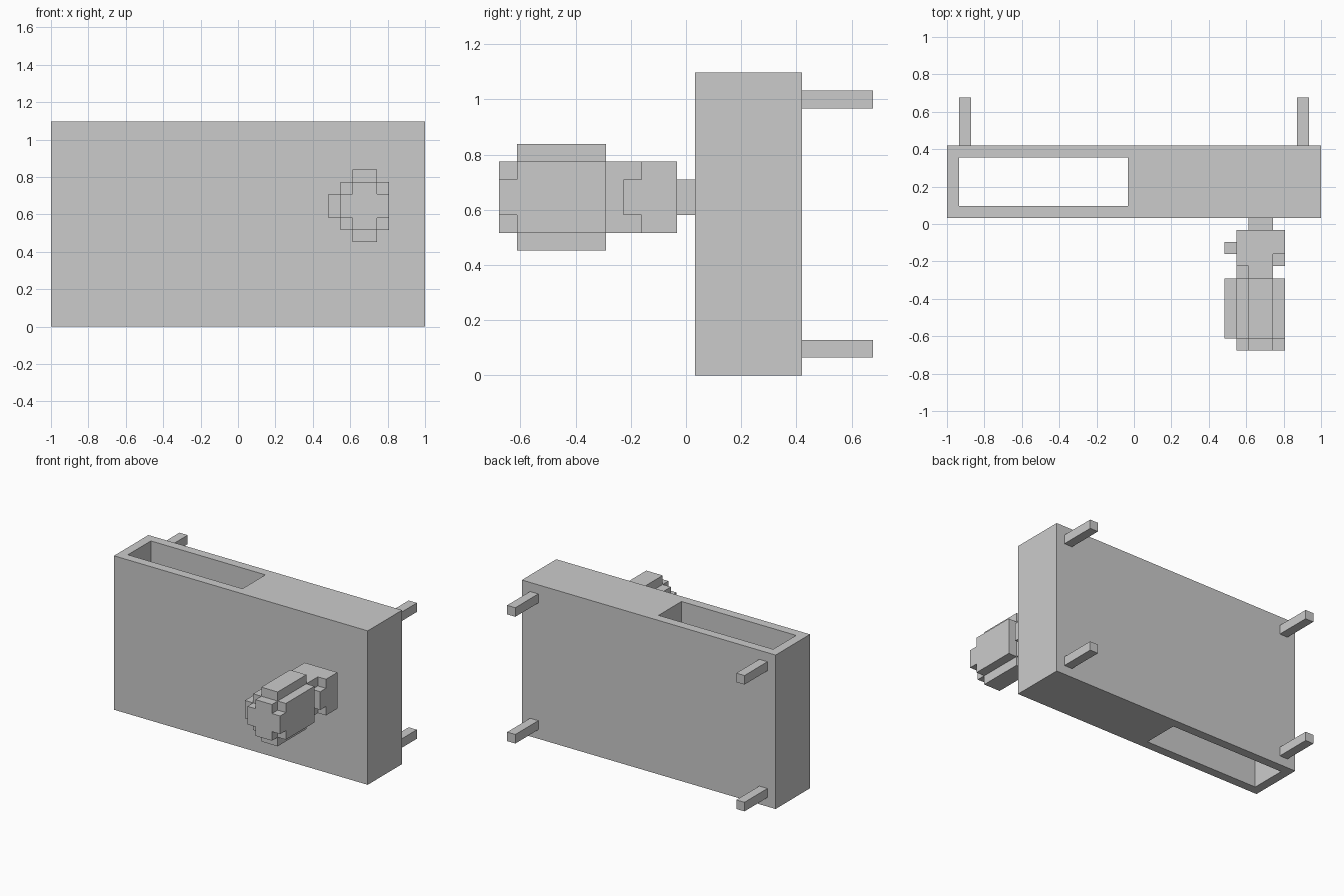
import bpy, bmesh
from itertools import product
from mathutils import Vector

if "Cube" in bpy.data.objects:
    bpy.data.objects.remove(bpy.data.objects["Cube"])

U = 2 / 31  # one block; x and y are centred, z starts at the floor


def new_object(name, bm):
    bmesh.ops.recalc_face_normals(bm, faces=bm.faces)
    mesh = bpy.data.meshes.new(name)
    bm.to_mesh(mesh)
    bm.free()
    obj = bpy.data.objects.new(name, mesh)
    bpy.context.collection.objects.link(obj)
    return obj


def box(name, x, y, z):
    """Box from (min, max) ranges in block units."""
    bm = bmesh.new()
    bmesh.ops.create_cube(bm, size=1)
    for v in bm.verts:
        v.co = Vector([(r[0] + (c + 0.5) * (r[1] - r[0])) * U
                       for c, r in zip(v.co, (x, y, z))])
    return new_object(name, bm)


def block_part(name, boxes):
    """Outer skin of a union of block-aligned boxes."""
    cells = set()
    for x, y, z in boxes:
        spans = [range(round(b - a)) for a, b in (x, y, z)]
        cells |= {(x[0] + i, y[0] + j, z[0] + k) for i, j, k in product(*spans)}
    bm = bmesh.new()
    for cell in cells:
        for axis, side in product(range(3), (0, 1)):
            near = list(cell)
            near[axis] += 2 * side - 1
            if tuple(near) in cells:
                continue
            b, c = (axis + 1) % 3, (axis + 2) % 3
            corners = []
            for s, t in ((0, 0), (1, 0), (1, 1), (0, 1)):
                p = list(cell)
                p[axis] += side
                p[b] += s
                p[c] += t
                corners.append(bm.verts.new(Vector(p) * U))
            bm.faces.new(corners if side else corners[::-1])
    bmesh.ops.remove_doubles(bm, verts=bm.verts, dist=U * 0.01)
    return new_object(name, bm)


# Main slab with an open shaft running through its left half
body = box("body", (-15.5, 15.5), (0.5, 6.5), (0, 17))
cutter = box("shaft_cutter", (-14.5, -0.5), (1.5, 5.5), (-1, 18))
cutter.hide_render = True
mod = body.modifiers.new("shaft", 'BOOLEAN')
mod.operation = 'DIFFERENCE'
mod.solver = 'EXACT'
mod.object = cutter
bpy.context.view_layer.objects.active = body
bpy.ops.object.modifier_apply(modifier="shaft")
bpy.data.objects.remove(cutter)

# Four mounting pegs on the back
for sx, x in (("left", -14.5), ("right", 13.5)):
    for sz, z in (("lower", 1), ("upper", 15)):
        box(f"{sz}_{sx}_peg", (x, x + 1), (6.5, 10.5), (z, z + 1))

# Stepped handle, listed from the slab outwards
block_part("handle", [
    # stem
    ((9.5, 11.5), (-0.5, 0.5), (9, 11)),
    # collar with a side stud
    ((8.5, 12.5), (-2.5, -0.5), (8, 12)),
    ((7.5, 8.5), (-2.5, -1.5), (9, 11)),
    ((8.5, 11.5), (-3.5, -2.5), (8, 12)),
    ((11.5, 12.5), (-3.5, -2.5), (9, 11)),
    # waist
    ((9.5, 11.5), (-4.5, -3.5), (8, 12)),
    ((8.5, 9.5), (-4.5, -3.5), (9, 11)),
    # rounded grip
    ((8.5, 12.5), (-9.5, -4.5), (8, 12)),
    ((7.5, 8.5), (-9.5, -4.5), (9, 11)),
    ((9.5, 11.5), (-9.5, -4.5), (7, 13)),
    # grip end
    ((8.5, 12.5), (-10.5, -9.5), (9, 11)),
    ((9.5, 11.5), (-10.5, -9.5), (8, 12)),
])
